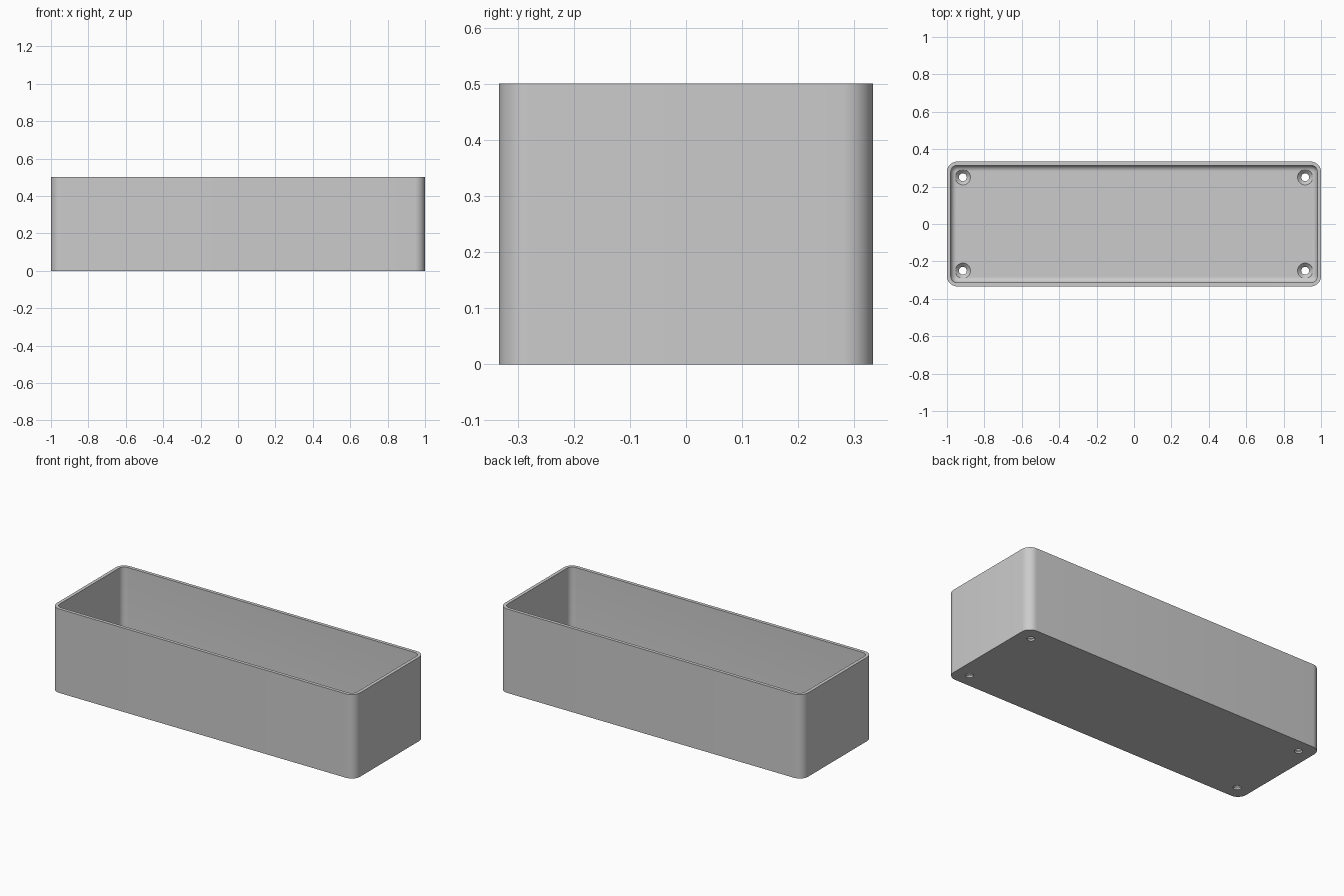
import bpy, bmesh
from math import cos, sin, pi

if "Cube" in bpy.data.objects:
    bpy.data.objects.remove(bpy.data.objects["Cube"], do_unlink=True)

LENGTH, WIDTH, HEIGHT = 2.0, 0.667, 0.5
CORNER, WALL, FLOOR, FILLET = 0.055, 0.02, 0.03, 0.03
HOLE_X, HOLE_Y, HOLE_R, SINK_R = 0.915, 0.25, 0.021, 0.041
STEPS = 10

grey = bpy.data.materials.new("plain grey")
grey.use_nodes = True
colour = (0.6, 0.6, 0.6, 1)
grey.diffuse_color = colour
grey.node_tree.nodes["Principled BSDF"].inputs["Base Color"].default_value = colour


def make_object(name, bm):
    bmesh.ops.recalc_face_normals(bm, faces=bm.faces)
    mesh = bpy.data.meshes.new(name)
    bm.to_mesh(mesh)
    bm.free()
    mesh.materials.append(grey)
    obj = bpy.data.objects.new(name, mesh)
    bpy.context.collection.objects.link(obj)
    return obj


def rounded_ring(inset, z):
    """Rounded rectangle outline, inset from the outer wall."""
    r = CORNER - inset
    cx, cy = LENGTH / 2 - CORNER, WIDTH / 2 - CORNER
    points = []
    for q, (sx, sy) in enumerate([(1, 1), (-1, 1), (-1, -1), (1, -1)]):
        for i in range(STEPS + 1):
            a = (q + i / STEPS) * pi / 2
            points.append((sx * cx + r * cos(a), sy * cy + r * sin(a), z))
    return points


def circle_ring(x, y, r, z, n=32):
    return [(x + r * cos(2 * pi * i / n), y + r * sin(2 * pi * i / n), z) for i in range(n)]


def loft(bm, rings):
    """Join successive outlines and cap both ends."""
    loops = [[bm.verts.new(p) for p in ring] for ring in rings]
    for a, b in zip(loops, loops[1:]):
        for i in range(len(a)):
            j = (i + 1) % len(a)
            bm.faces.new((a[i], a[j], b[j], b[i]))
    bm.faces.new(loops[0])
    bm.faces.new(loops[-1])


# Tray: outer wall, rim, inner wall, then a fillet down to the floor
rings = [rounded_ring(0, 0), rounded_ring(0, HEIGHT), rounded_ring(WALL, HEIGHT)]
for i in range(9):
    a = i / 8 * pi / 2
    rings.append(rounded_ring(WALL + FILLET * (1 - cos(a)), FLOOR + FILLET * (1 - sin(a))))
bm = bmesh.new()
loft(bm, rings)
tray = make_object("open_box", bm)

# Countersunk screw holes through the floor
bm = bmesh.new()
for x in (-HOLE_X, HOLE_X):
    for y in (-HOLE_Y, HOLE_Y):
        loft(bm, [circle_ring(x, y, HOLE_R, -0.05),
                  circle_ring(x, y, HOLE_R, FLOOR - (SINK_R - HOLE_R)),
                  circle_ring(x, y, SINK_R, FLOOR),
                  circle_ring(x, y, SINK_R, FLOOR + 0.05)])
cutter = make_object("screw_hole_cutter", bm)
cutter.hide_render = True

cut = tray.modifiers.new("screw holes", "BOOLEAN")
cut.operation = "DIFFERENCE"
cut.solver = "EXACT"
cut.object = cutter

bpy.ops.object.select_all(action="DESELECT")
tray.select_set(True)
bpy.context.view_layer.objects.active = tray
bpy.ops.object.modifier_apply(modifier=cut.name)
bpy.data.objects.remove(cutter, do_unlink=True)
bpy.ops.object.shade_smooth_by_angle(angle=0.6)
